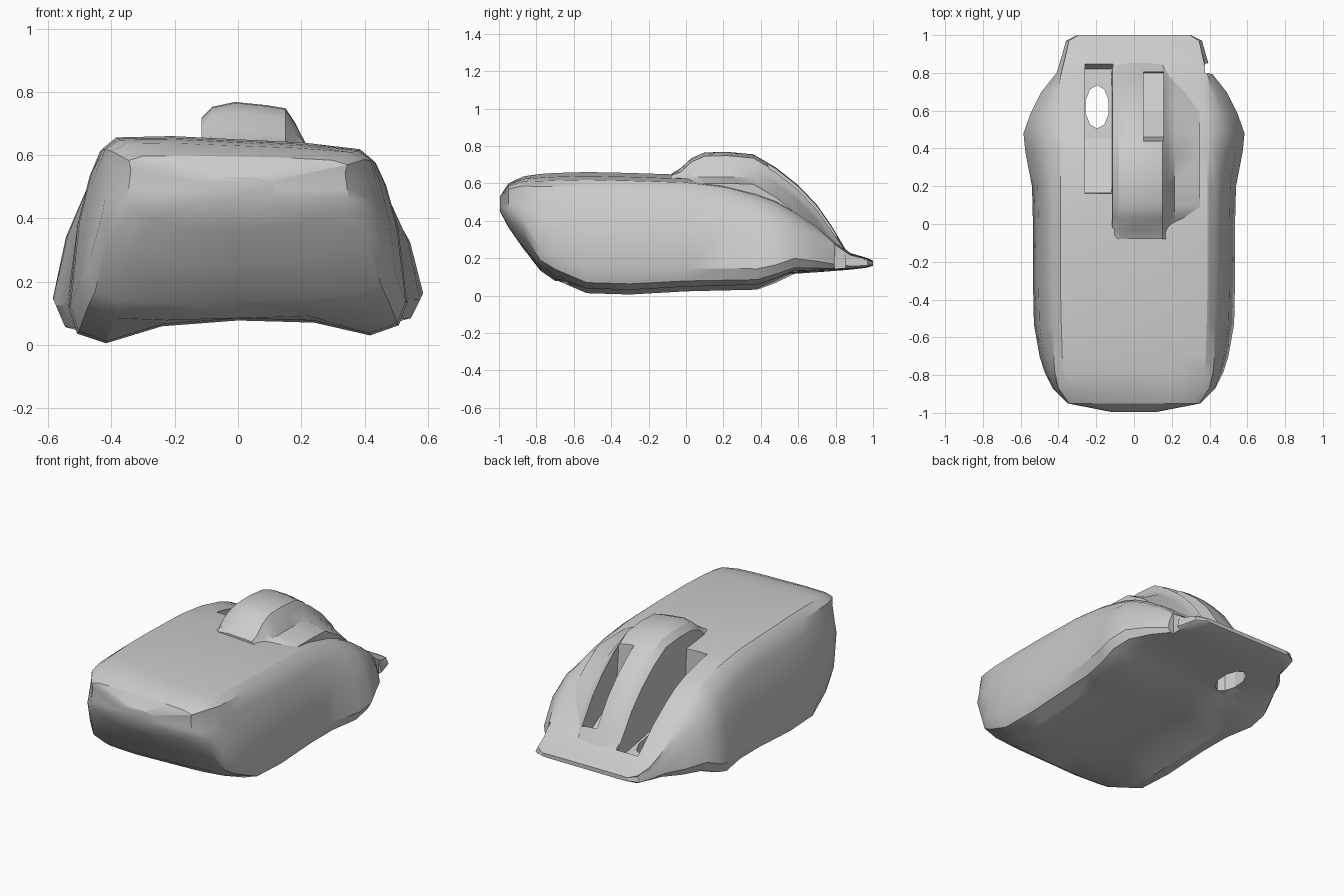
import bpy, bmesh
from mathutils import Matrix


def finish(name, bm):
    bmesh.ops.recalc_face_normals(bm, faces=bm.faces)
    me = bpy.data.meshes.new(name)
    bm.to_mesh(me)
    bm.free()
    ob = bpy.data.objects.new(name, me)
    bpy.context.scene.collection.objects.link(ob)
    return ob


def loft(name, rings):
    bm = bmesh.new()
    loops = [[bm.verts.new(p) for p in r] for r in rings]
    n = len(loops[0])
    for a, b in zip(loops, loops[1:]):
        for i in range(n):
            bm.faces.new((a[i], a[(i + 1) % n], b[(i + 1) % n], b[i]))
    bm.faces.new(loops[0])
    bm.faces.new(loops[-1])
    return finish(name, bm)


def prism(name, yz, x0, x1):
    return loft(name, [[(x, y, z) for y, z in yz] for x in (x0, x1)])


def cut(ob, cutter):
    m = ob.modifiers.new("cut", 'BOOLEAN')
    m.operation = 'DIFFERENCE'
    m.solver = 'EXACT'
    m.object = cutter
    cutter.hide_render = True
    cutter.hide_set(True)


def hull_ring(y, zb, zt, w, wt):
    h = zt - zb
    # the floor is arched under the body and rounded at the nose
    if y < -0.8:
        low = [0.0, 0.02, 0.14, 0.26, 0.42]
    elif y < -0.65:
        low = [0.0, 0.0, 0.02, 0.08, 0.22]
    elif h > 0.42:
        low = [0.095, 0.075, 0.0, 0.05, 0.17]
    else:
        low = [0.0, 0.0, 0.0, 0.04, 0.2]
    half = [(w * 0.45, zb + h * low[1]), (w * 0.78, zb + h * low[2]),
            (w * 0.95, zb + h * low[3]), (w, zb + h * low[4]),
            (w * 0.75 + wt * 0.25, zb + h * 0.57), (w * 0.42 + wt * 0.58, zb + h * 0.8),
            (wt + 0.015, zb + h * 0.92), (wt - 0.03, zb + h * 0.98), (wt * 0.5, zt)]
    pts = [(0, zb + h * low[0])] + half + [(0, zt)] + [(-x, z) for x, z in reversed(half)]
    # slight sideways lean of roof and floor
    return [(x, y, z + x * (0.03 - 0.08 * (z - zb) / h) * min(1, h / 0.5)) for x, z in pts]


# hull: y, bottom, top, widest half-width, roof half-width
hull = loft("hull", [hull_ring(*s) for s in (
    (-0.995, 0.45, 0.53, 0.12, 0.10), (-0.95, 0.365, 0.595, 0.35, 0.33),
    (-0.87, 0.25, 0.63, 0.43, 0.385), (-0.78, 0.14, 0.64, 0.475, 0.405),
    (-0.70, 0.085, 0.645, 0.50, 0.41), (-0.53, 0.025, 0.65, 0.53, 0.415),
    (-0.30, 0.018, 0.645, 0.535, 0.42), (0.0, 0.035, 0.635, 0.535, 0.42),
    (0.20, 0.04, 0.61, 0.54, 0.42), (0.38, 0.045, 0.565, 0.575, 0.42),
    (0.48, 0.08, 0.525, 0.585, 0.42), (0.58, 0.125, 0.465, 0.55, 0.41),
    (0.70, 0.13, 0.38, 0.49, 0.39), (0.80, 0.135, 0.285, 0.41, 0.37),
    (0.88, 0.14, 0.225, 0.385, 0.35), (0.97, 0.15, 0.20, 0.36, 0.33),
    (1.00, 0.16, 0.185, 0.30, 0.28))])


# raised spine, blending into the hull on its right: y, top, base
def spine_ring(y, zt, zb):
    k = min(0.05, (zt - zb) * 0.3)
    edge = zt - k * 1.3
    prof = [(-0.12, zb), (-0.115, zt - k), (-0.08, zt - k * 0.3), (-0.01, zt),
            (0.09, zt - k * 0.2), (0.15, zt - k * 0.4), (0.18, edge),
            (0.215, max(zb, min(0.635, zt - 0.085))),
            (0.35, max(zb, min(0.60, zt - 0.16))), (0.35, zb - 0.002)]
    return [(x, y, z) for x, z in prof]


spine = loft("spine", [spine_ring(*s) for s in (
    (-0.08, 0.65, 0.58), (-0.03, 0.68, 0.5), (0.03, 0.735, 0.35), (0.10, 0.765, 0.25),
    (0.22, 0.768, 0.2), (0.36, 0.755, 0.18), (0.48, 0.685, 0.16), (0.60, 0.59, 0.16),
    (0.70, 0.485, 0.16), (0.78, 0.37, 0.16), (0.86, 0.235, 0.16))])

# deep recess left of the spine, with an opening through the floor
recess = prism("recess_cutter", [(0.15, 0.9), (0.17, 0.42), (0.45, 0.26), (0.82, 0.19),
                                 (0.87, 0.3), (0.87, 0.9)], -0.26, -0.11)
bm = bmesh.new()
bmesh.ops.create_cone(bm, cap_ends=True, segments=10, radius1=1, radius2=1, depth=0.8,
                      matrix=Matrix.Translation((-0.195, 0.62, 0.2)) @ Matrix.Diagonal((0.064, 0.115, 1, 1)))
opening = finish("opening_cutter", bm)
# narrow groove in the rear of the spine
groove = prism("groove_cutter", [(0.42, 0.9), (0.46, 0.48), (0.60, 0.32), (0.80, 0.20),
                                 (0.83, 0.9)], 0.05, 0.155)
# broken notch in the right rear corner
notch = prism("notch_cutter", [(0.79, 0.0), (0.86, 0.0), (0.84, 0.4), (0.80, 0.4)], 0.375, 0.6)

for c in (recess, opening, groove, notch):
    cut(hull, c)
cut(spine, groove)

for ob in (hull, spine):
    bpy.ops.object.select_all(action='DESELECT')
    ob.select_set(True)
    bpy.context.view_layer.objects.active = ob
    bpy.ops.object.shade_smooth_by_angle(angle=0.5)
